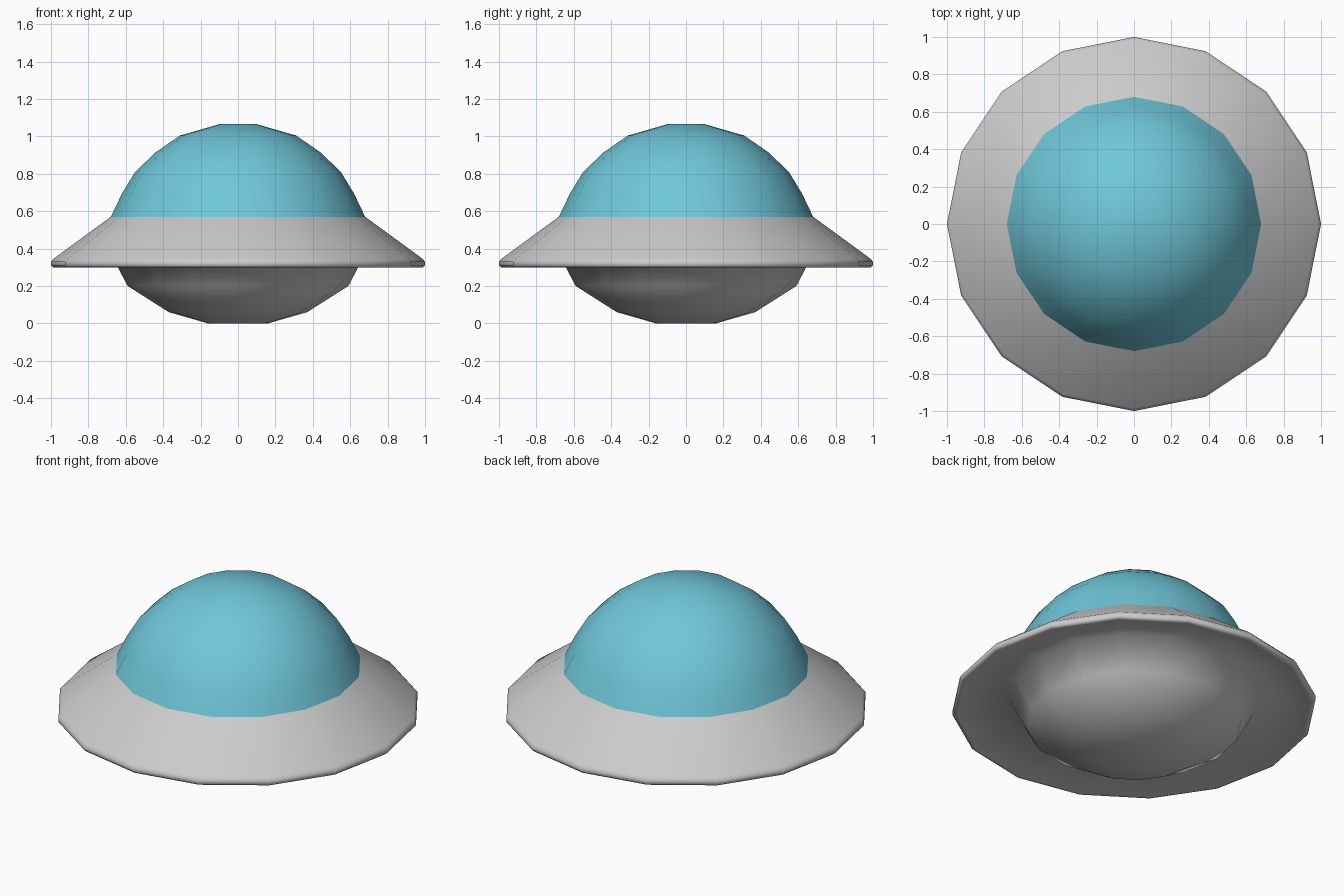
import bpy, bmesh
from math import tau

if "Cube" in bpy.data.objects:
    bpy.data.objects.remove(bpy.data.objects["Cube"])

SIDES = 16


def lathe(name, profile, color=None):
    """Revolve a (radius, z) profile around the z axis."""
    bm = bmesh.new()
    verts = [bm.verts.new((r, 0, z)) for r, z in profile]
    edges = [bm.edges.new(pair) for pair in zip(verts, verts[1:])]
    bmesh.ops.spin(bm, geom=verts + edges, cent=(0, 0, 0), axis=(0, 0, 1),
                   angle=tau, steps=SIDES)
    bmesh.ops.remove_doubles(bm, verts=bm.verts, dist=0.0005)
    bmesh.ops.recalc_face_normals(bm, faces=bm.faces)
    # make the faces point away from the middle of the saucer
    if sum(f.normal.dot(f.calc_center_median()) * f.calc_area() for f in bm.faces
           if f.calc_center_median().z > 0.4) < 0:
        bmesh.ops.reverse_faces(bm, faces=bm.faces)
    for f in bm.faces:
        f.smooth = True
    mesh = bpy.data.meshes.new(name)
    bm.to_mesh(mesh)
    bm.free()
    obj = bpy.data.objects.new(name, mesh)
    bpy.context.collection.objects.link(obj)
    if color:
        mat = bpy.data.materials.new(name + "_color")
        mat.diffuse_color = (*color, 1)
        mat.use_nodes = True
        mat.node_tree.nodes["Principled BSDF"].inputs["Base Color"].default_value = mat.diffuse_color
        mesh.materials.append(mat)
    return obj


# Saucer hull: round belly, recessed underside, rounded rim, sloping skirt
lathe("saucer_hull", [
    (0, 0), (0.16, 0.0), (0.37, 0.06), (0.59, 0.2), (0.685, 0.38),
    (0.97, 0.302), (0.99, 0.30), (1.0, 0.31), (1.0, 0.33), (0.985, 0.347),
    (0.68, 0.57)])

# Blue canopy dome on top of the skirt
lathe("canopy_dome", [
    (0.68, 0.57), (0.62, 0.695), (0.55, 0.81), (0.44, 0.915),
    (0.31, 1.005), (0.1, 1.065), (0, 1.065)], (0.16, 0.57, 0.70))
